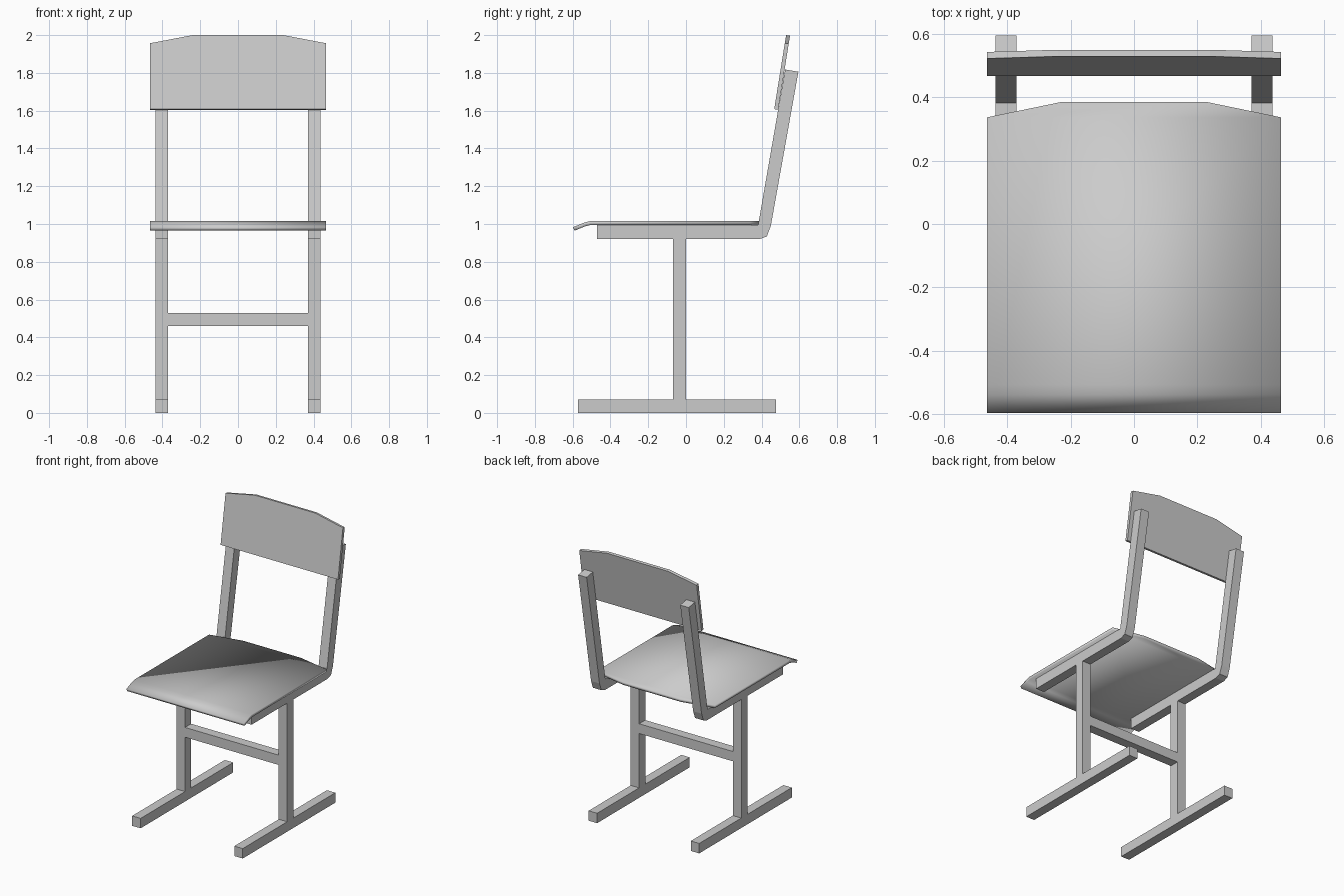
import bpy, bmesh

if "Cube" in bpy.data.objects:
    bpy.data.objects.remove(bpy.data.objects["Cube"])


def extrude_x(name, profile, x0, x1):
    """Solid made from a (y, z) profile running from x0 to x1."""
    bm = bmesh.new()
    face = bm.faces.new([bm.verts.new((x0, y, z)) for y, z in profile])
    new = bmesh.ops.extrude_face_region(bm, geom=[face])["geom"]
    moved = [v for v in new if isinstance(v, bmesh.types.BMVert)]
    bmesh.ops.translate(bm, verts=moved, vec=(x1 - x0, 0, 0))
    bmesh.ops.recalc_face_normals(bm, faces=bm.faces)
    return finish(name, bm)


def panel(name, rows, thickness):
    """Thin sheet from rows of (half width, y, z), thickened away from its face."""
    bm = bmesh.new()
    pairs = [[bm.verts.new((s * w, y, z)) for s in (-1, 1)] for w, y, z in rows]
    for (a, b), (d, c) in zip(pairs, pairs[1:]):
        bm.faces.new((a, b, c, d))
    ob = finish(name, bm)
    mod = ob.modifiers.new("thickness", 'SOLIDIFY')
    mod.thickness = thickness
    mod.offset = -1
    mod.use_even_offset = True
    return ob


def finish(name, bm):
    mesh = bpy.data.meshes.new(name)
    bm.to_mesh(mesh)
    bm.free()
    ob = bpy.data.objects.new(name, mesh)
    bpy.context.collection.objects.link(ob)
    return ob


def rect(y0, y1, z0, z1):
    return [(y0, z0), (y1, z0), (y1, z1), (y0, z1)]


# Side frames: floor runner, upright and bent seat/back tube
bent_tube = [(-0.472, 0.92), (0.39, 0.92), (0.428, 0.934), (0.449, 0.99),
             (0.595, 1.806), (0.525, 1.818), (0.382, 0.995), (-0.472, 0.995)]
for side, x0, x1 in (("left", -0.438, -0.371), ("right", 0.371, 0.438)):
    extrude_x(side + "_foot", rect(-0.572, 0.476, 0, 0.071), x0, x1)
    extrude_x(side + "_upright", rect(-0.069, 0.0, 0.071, 0.92), x0, x1)
    extrude_x(side + "_bent_tube", bent_tube, x0, x1)

# Crossbar between the uprights
extrude_x("crossbar", rect(-0.069, 0.0, 0.46, 0.53), -0.371, 0.371)

# Seat with drooping front lip and clipped rear corners
seat = panel("seat", [(0.465, -0.598, 0.983), (0.465, -0.54, 1.007),
                      (0.465, -0.508, 1.015), (0.465, 0.337, 1.015),
                      (0.228, 0.386, 1.015)], 0.02)
bpy.context.view_layer.objects.active = seat
seat.select_set(True)
bpy.ops.object.shade_smooth_by_angle()

# Tilted backrest with clipped top corners
panel("backrest", [(0.465, 0.467, 1.608), (0.465, 0.523, 1.957),
                   (0.24, 0.53, 2.0)], 0.021)
